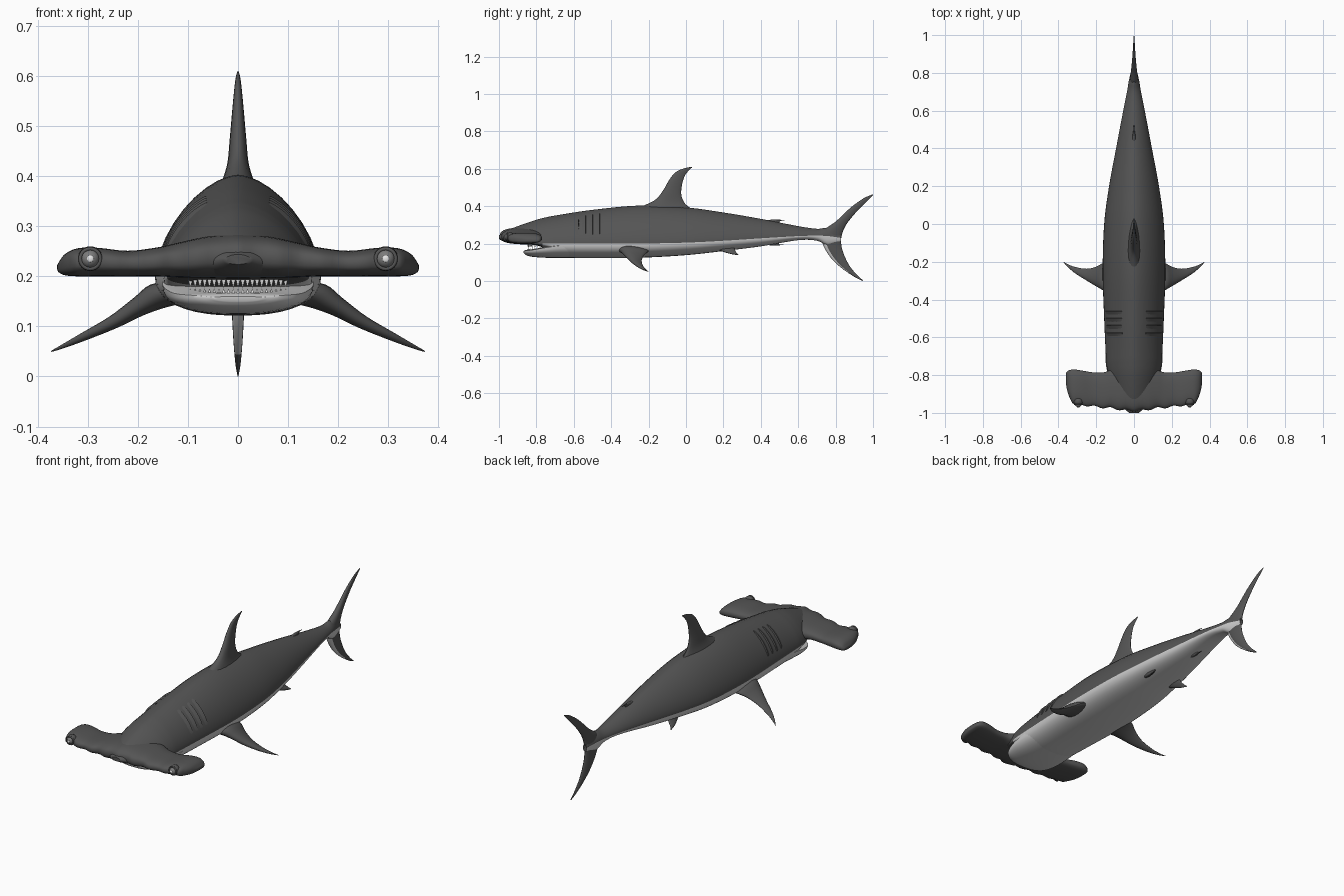
import bpy, bmesh, math
from mathutils import Vector

if "Cube" in bpy.data.objects:
    bpy.data.objects.remove(bpy.data.objects["Cube"])


def material(name, v):
    m = bpy.data.materials.new(name)
    m.diffuse_color = (v, v, v, 1)
    m.use_nodes = True
    m.node_tree.nodes["Principled BSDF"].inputs["Base Color"].default_value = m.diffuse_color
    return m


SKIN = material("dark grey skin", 0.09)
BELLY = material("pale belly", 0.6)
EYE = material("eye grey", 0.2)
WHITE = material("white", 0.85)


def finish(name, bm, mats, mirror=False):
    bmesh.ops.recalc_face_normals(bm, faces=bm.faces)
    me = bpy.data.meshes.new(name)
    bm.to_mesh(me)
    bm.free()
    for m in mats:
        me.materials.append(m)
    for p in me.polygons:
        p.use_smooth = True
    me.set_sharp_from_angle(angle=math.radians(50))
    ob = bpy.data.objects.new(name, me)
    bpy.context.collection.objects.link(ob)
    if mirror:
        ob.modifiers.new("mirror", 'MIRROR').use_mirror_merge = False
    return ob


def loft(name, rings, mats, rule=None, mirror=False):
    """Skin closed rings; rule(ring side index, face centre) gives the material."""
    bm = bmesh.new()
    vs = [[bm.verts.new(p) for p in r] for r in rings]
    n = len(rings[0])
    for a, b in zip(vs, vs[1:]):
        for j in range(n):
            k = (j + 1) % n
            f = bm.faces.new((a[j], a[k], b[k], b[j]))
            if rule:
                f.material_index = rule(j, f.calc_center_median())
    bm.faces.new(vs[0])
    bm.faces.new(vs[-1])
    return finish(name, bm, mats, mirror)


def smooth(rows, steps=4):
    """Catmull-Rom through rows of numbers."""
    out = []
    for i in range(len(rows) - 1):
        p0, p1, p2, p3 = (rows[max(i - 1, 0)], rows[i], rows[i + 1],
                          rows[min(i + 2, len(rows) - 1)])
        for s in range(steps):
            t = s / steps
            out.append([0.5 * (2 * b + (c - a) * t + (2 * a - 5 * b + 4 * c - d) * t * t
                               + (3 * b - a - 3 * c + d) * t ** 3)
                        for a, b, c, d in zip(p0, p1, p2, p3)])
    return out + [list(rows[-1])]


def spow(v, e):
    return math.copysign(abs(v) ** e, v)


def section(st, t, off=0.0):
    """Point on a body section: peaked back, fuller belly."""
    y, top, mid, bot, hw = st
    c, s = math.cos(t), math.sin(t)
    if abs(s) < 1e-9:
        s = 0
    e = 2 / 1.65 if s >= 0 else 2 / 2.4
    h = top - mid if s >= 0 else mid - bot
    return Vector(((hw + off) * spow(c, e), y, mid + (h + off) * spow(s, e)))


N = 40
ring = lambda st: [section(st, 2 * math.pi * j / N) for j in range(N)]

# Trunk: y, top, colour line, bottom, half width
trunk = smooth([
    (-1.0, .244, .235, .224, .025), (-.96, .268, .225, .205, .07),
    (-.9, .293, .21, .197, .10), (-.8, .327, .2, .19, .135),
    (-.74, .342, .2, .165, .146), (-.68, .353, .2, .128, .15),
    (-.5, .38, .2, .122, .158), (-.25, .403, .2, .124, .166),
    (0, .393, .205, .138, .158), (.2, .366, .215, .16, .132),
    (.4, .332, .228, .185, .095), (.6, .293, .24, .218, .057),
    (.7, .279, .242, .215, .037), (.76, .283, .24, .19, .027),
    (.83, .25, .23, .21, .01)], 6)
loft("body", [ring(s) for s in trunk], [SKIN, BELLY],
     lambda j, c: int(j >= N // 2 and c.y > -.77))

# Lower jaw
jaw = smooth([(-.868, .16, .158, .15, .05), (-.855, .166, .162, .138, .09),
              (-.82, .17, .166, .129, .127), (-.75, .184, .178, .124, .148),
              (-.66, .2, .19, .123, .15), (-.55, .2, .19, .126, .14)])
loft("lower_jaw", [ring(s) for s in jaw], [BELLY])

# Hammer: x, front, back, top, bottom
half = smooth([(0, -.99, -.74, .285, .197), (.06, -.985, -.75, .28, .197),
               (.12, -.975, -.77, .267, .198), (.16, -.972, -.785, .258, .2),
               (.22, -.965, -.785, .251, .2), (.28, -.957, -.775, .257, .2),
               (.32, -.95, -.77, .256, .2), (.345, -.91, -.775, .245, .202),
               (.358, -.86, -.785, .228, .208), (.361, -.83, -.80, .222, .214)])
rows = [[-r[0]] + r[1:] for r in half[:0:-1]] + half
rings = []
for x, f, b, top, bot in rows:
    f -= .005 * math.cos(x * 75) * (abs(x) < .33)
    rings.append([Vector((x, (f + b) / 2 + (b - f) / 2 * spow(math.cos(a), .75),
                          (top + bot) / 2 + (top - bot) / 2 * spow(math.sin(a), .75)))
                  for a in [2 * math.pi * j / 32 for j in range(32)]])
loft("hammer_head", rings, [SKIN])


def fin(name, rows, normal=(1, 0, 0), mirror=False, mats=(SKIN,), rule=None):
    """Rows: lead xyz, trail xyz, half thickness; lens section along the chord."""
    nrm = Vector(normal).normalized()
    rings = []
    for r in smooth(rows):
        a, b, h = Vector(r[:3]), Vector(r[3:6]), max(r[6], .0008)
        rings.append([a.lerp(b, (1 - math.cos(t)) / 2)
                      + nrm * h * math.sin(t) * (1 + .3 * math.cos(t))
                      for t in [2 * math.pi * j / 20 for j in range(20)]])
    return loft(name, rings, mats, rule, mirror)


def flat(rows):
    return [(0, a, b, 0, c, d, h) for a, b, c, d, h in rows]


fin("dorsal_fin", flat([
    (-.27, .385, .05, .375, .034), (-.17, .43, -.002, .41, .021),
    (-.125, .48, -.025, .46, .016), (-.09, .54, -.02, .52, .011),
    (-.055, .582, -.005, .565, .007), (-.01, .602, .018, .593, .004),
    (.03, .61, .032, .606, .001)]))

fin("tail_fin", flat([
    (.998, .463, 1.0, .458, .001), (.95, .442, .965, .424, .004),
    (.88, .392, .91, .368, .008), (.80, .317, .856, .30, .014),
    (.73, .265, .832, .24, .02), (.73, .2, .831, .19, .016),
    (.773, .125, .845, .14, .012), (.83, .07, .875, .08, .009),
    (.9, .022, .915, .032, .005), (.943, 0, .946, .004, .001)]),
    mats=(SKIN, BELLY), rule=lambda j, c: int(j in (0, 1, 2, 17, 18, 19) and .05 < c.z < .215))

fin("second_dorsal_fin", flat([
    (.41, .318, .5, .30, .01), (.455, .328, .5, .316, .006),
    (.49, .328, .51, .322, .003), (.525, .326, .527, .323, .001)]))
fin("anal_fin", flat([
    (.41, .2, .49, .215, .012), (.45, .19, .495, .2, .008),
    (.485, .19, .505, .195, .004), (.52, .192, .522, .195, .001)]))

# Paired fins
fin("pectoral_fin", [
    (.12, -.375, .17, .12, -.19, .165, .024), (.162, -.352, .162, .162, -.205, .156, .026),
    (.2, -.33, .14, .2, -.226, .136, .019), (.25, -.30, .108, .25, -.237, .108, .013),
    (.31, -.262, .079, .31, -.228, .078, .008), (.35, -.228, .06, .35, -.213, .06, .004),
    (.373, -.203, .05, .373, -.2, .05, .001)], (.5, 0, .86), True)
fin("pelvic_fin", [
    (.07, .15, .18, .07, .255, .185, .014), (.085, .19, .16, .085, .262, .165, .009),
    (.1, .235, .146, .1, .27, .15, .005), (.108, .275, .138, .108, .28, .14, .001)],
    (.85, 0, .5), True)


# Gill flaps: raised strips lying on the flanks
def station(y):
    for a, b in zip(trunk, trunk[1:]):
        if a[0] <= y <= b[0]:
            t = (y - a[0]) / (b[0] - a[0])
            return [p + (q - p) * t for p, q in zip(a, b)]


for i in range(4):
    y0 = -.6 + .038 * i
    rings = []
    for k in range(15):
        t = math.radians(20 + 42 * k / 14)
        lift = .007 * math.sin(math.pi * (k + .5) / 15) ** .5
        rings.append([section(station(y0 + d), t, o)
                      for d, o in ((0, -.003), (.024, lift), (.028, -.004))])
    loft("gill_flap_%d" % (i + 1), rings, [SKIN], mirror=True)


# Eyes: socket ring, eyeball and pale pupil
def ball(name, c, r, mat, squash=1.0):
    bm = bmesh.new()
    bmesh.ops.create_uvsphere(bm, u_segments=20, v_segments=12, radius=r)
    for v in bm.verts:
        v.co = Vector((v.co.x, v.co.y * squash, v.co.z)) + Vector(c)
    finish(name, bm, [mat], True)


EX, EZ = .295, .235
ball("eye_socket", (EX, -.94, EZ), .025, SKIN)
ball("eyeball", (EX, -.951, EZ), .0185, EYE)
ball("pupil", (EX, -.969, EZ), .007, WHITE, .4)
torus = [[Vector((EX + (.02 + .004 * math.cos(b)) * math.cos(a), -.955 + .004 * math.sin(b),
                  EZ + (.02 + .004 * math.cos(b)) * math.sin(a)))
          for b in [2 * math.pi * j / 8 for j in range(8)]]
         for a in [2 * math.pi * i / 24 for i in range(25)]]
loft("eyelid", torus, [SKIN], mirror=True)

# Teeth: upper and lower rows along the jaw curve
bm = bmesh.new()
for i in range(-10, 11):
    x = i * .0095
    y = -.845 + .07 * (x / .11) ** 2
    for base, tip in ((.194, .177), (.163, .176)):
        q = [bm.verts.new((x + dx, y + dy, base))
             for dx, dy in ((-.0045, -.003), (.0045, -.003), (.0045, .003), (-.0045, .003))]
        p = bm.verts.new((x, y, tip))
        bm.faces.new(q)
        for j in range(4):
            bm.faces.new((q[j], q[(j + 1) % 4], p))
finish("teeth", bm, [WHITE])
